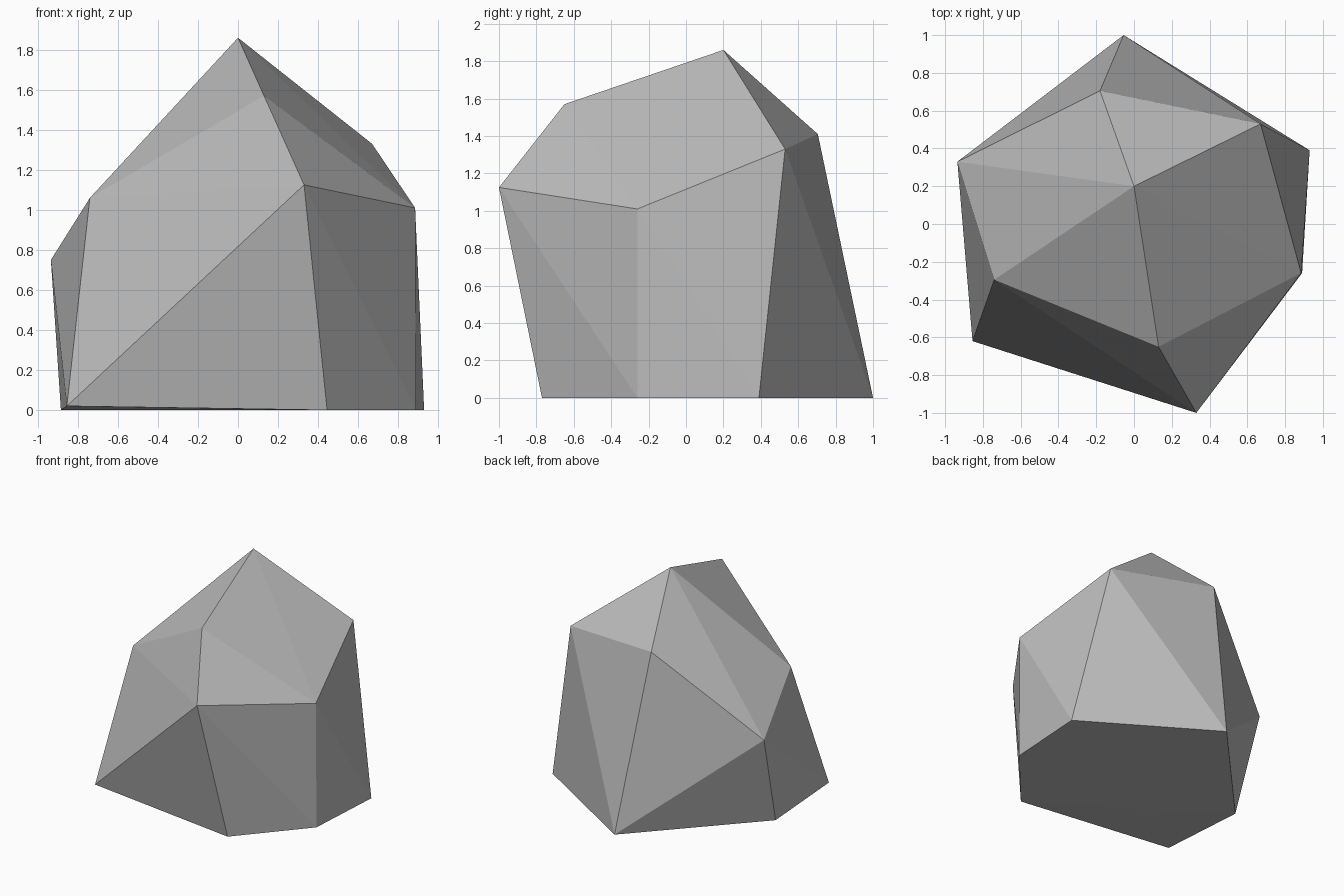
import bpy
import bmesh

default = bpy.data.objects.get("Cube")
if default:
    bpy.data.objects.remove(default, do_unlink=True)

# One plain stone colour
stone = bpy.data.materials.new("stone_grey")
stone.use_nodes = True
grey = (0.5, 0.5, 0.5, 1.0)
stone.diffuse_color = grey
stone.node_tree.nodes["Principled BSDF"].inputs["Base Color"].default_value = grey

# Corners of the faceted boulder, from the ground up
base = [(0.445, -0.77, 0), (0.89, -0.26, 0), (0.93, 0.39, 0),
        (-0.055, 1.0, 0), (-0.885, 0.11, 0), (-0.855, -0.62, 0.02)]
shoulder = [(0.33, -1.0, 1.125), (0.885, -0.26, 1.01), (0.67, 0.53, 1.33),
            (-0.18, 0.705, 1.41), (-0.935, 0.33, 0.75), (-0.74, -0.295, 1.06)]
crown = [(0.13, -0.65, 1.57), (0.0, 0.2, 1.86)]

# Wrap the corners in flat faces
bm = bmesh.new()
for corner in base + shoulder + crown:
    bm.verts.new(corner)
bmesh.ops.convex_hull(bm, input=bm.verts[:])
bmesh.ops.recalc_face_normals(bm, faces=bm.faces[:])

mesh = bpy.data.meshes.new("boulder")
bm.to_mesh(mesh)
bm.free()
mesh.materials.append(stone)
boulder = bpy.data.objects.new("boulder", mesh)
bpy.context.collection.objects.link(boulder)
